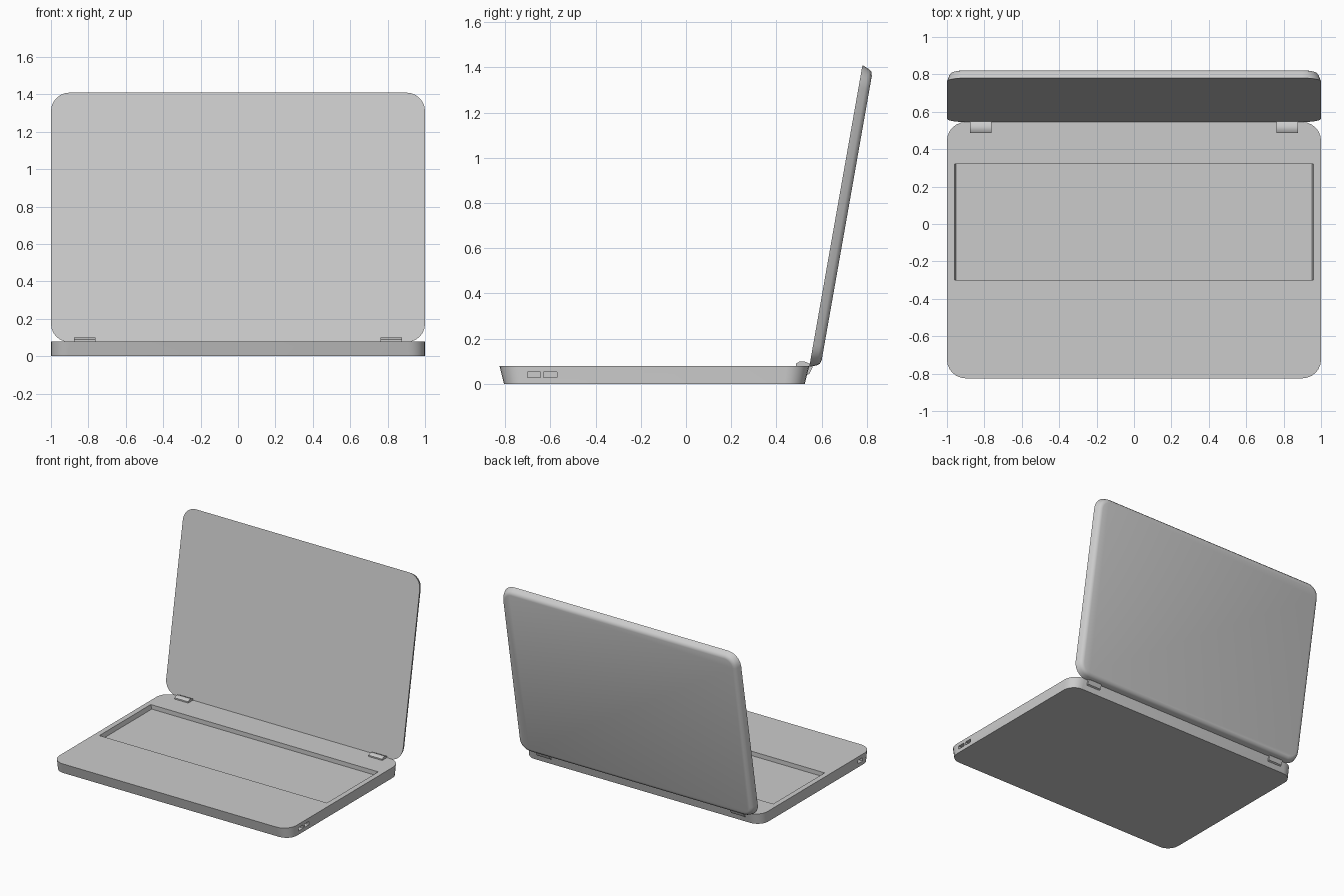
import bpy, bmesh, math
from mathutils import Vector

if "Cube" in bpy.data.objects:
    bpy.data.objects.remove(bpy.data.objects["Cube"], do_unlink=True)

grey = bpy.data.materials.new("casing_grey")
grey.use_nodes = True
colour = (0.6, 0.6, 0.6, 1)
grey.diffuse_color = colour
grey.node_tree.nodes["Principled BSDF"].inputs["Base Color"].default_value = colour


def outline(half_x, y0, y1, z, radius, steps=6):
    """Rectangle with rounded corners at height z."""
    points = []
    corners = [(half_x - radius, y1 - radius), (radius - half_x, y1 - radius),
               (radius - half_x, y0 + radius), (half_x - radius, y0 + radius)]
    for i, (cx, cy) in enumerate(corners):
        for s in range(steps + 1):
            a = math.radians(90) * (i + s / steps)
            points.append((cx + radius * math.cos(a), cy + radius * math.sin(a), z))
    return points


def loft(name, rings):
    """Solid skinned through rings of equal point count, capped at both ends."""
    bm = bmesh.new()
    loops = [[bm.verts.new(p) for p in ring] for ring in rings]
    for a, b in zip(loops, loops[1:]):
        for i in range(len(a)):
            j = (i + 1) % len(a)
            bm.faces.new((a[i], a[j], b[j], b[i]))
    bm.faces.new(loops[0])
    bm.faces.new(loops[-1])
    bmesh.ops.recalc_face_normals(bm, faces=bm.faces)
    mesh = bpy.data.meshes.new(name)
    bm.to_mesh(mesh)
    bm.free()
    obj = bpy.data.objects.new(name, mesh)
    bpy.context.collection.objects.link(obj)
    mesh.materials.append(grey)
    return obj


def select(obj):
    bpy.ops.object.select_all(action="DESELECT")
    obj.select_set(True)
    bpy.context.view_layer.objects.active = obj


def smooth(obj, angle):
    select(obj)
    bpy.ops.object.shade_smooth_by_angle(angle=math.radians(angle))


def cut(obj, cutter):
    cutter.hide_render = True
    mod = obj.modifiers.new("cut", "BOOLEAN")
    mod.operation = "DIFFERENCE"
    mod.solver = "EXACT"
    mod.object = cutter
    select(obj)
    bpy.ops.object.modifier_apply(modifier=mod.name)
    bpy.data.objects.remove(cutter, do_unlink=True)


def rectangle(half_x, y0, y1, z):
    return [(half_x, y0, z), (half_x, y1, z), (-half_x, y1, z), (-half_x, y0, z)]


# Base with its front and back walls leaning inwards towards the bottom
base = loft("base", [outline(1, -0.805, 0.525, 0, 0.09),
                     outline(1, -0.825, 0.545, 0.08, 0.1)])

# Keyboard recess
cut(base, loft("keyboard_cutter", [rectangle(0.952, -0.3, 0.32, 0.047),
                                   rectangle(0.968, -0.3, 0.32, 0.11)]))

# Side sockets: two on the left, one on the right
for side, y in ((1, -0.672), (1, -0.6), (-1, -0.672)):
    socket = loft("socket_cutter", [rectangle(0.03, y - 0.029, y + 0.029, z)
                                    for z in (0.028, 0.053)])
    socket.location.x = side
    cut(base, socket)
smooth(base, 30)

# Lid, modelled flat with a rounded back rim, then tilted open
rim = ((0, 0), (0.03, 0.012), (0.044, 0.022), (0.049, 0.04))
lid = loft("lid", [outline(1 - i, i, 1.355 - i, -t, 0.1 - i) for t, i in rim])
lid.rotation_euler.x = math.radians(80)
lid.location = Vector((0, 0.545, 0.075))
smooth(lid, 50)

# Hinges
profile = [(0.487, 0.075), (0.487, 0.09), (0.502, 0.099), (0.522, 0.1),
           (0.55, 0.088), (0.56, 0.075), (0.546, 0.045), (0.526, 0.035)]
for name, side in (("left_hinge", 1), ("right_hinge", -1)):
    hinge = loft(name, [[(side * x, y, z) for y, z in profile] for x in (0.762, 0.876)])
    smooth(hinge, 30)
